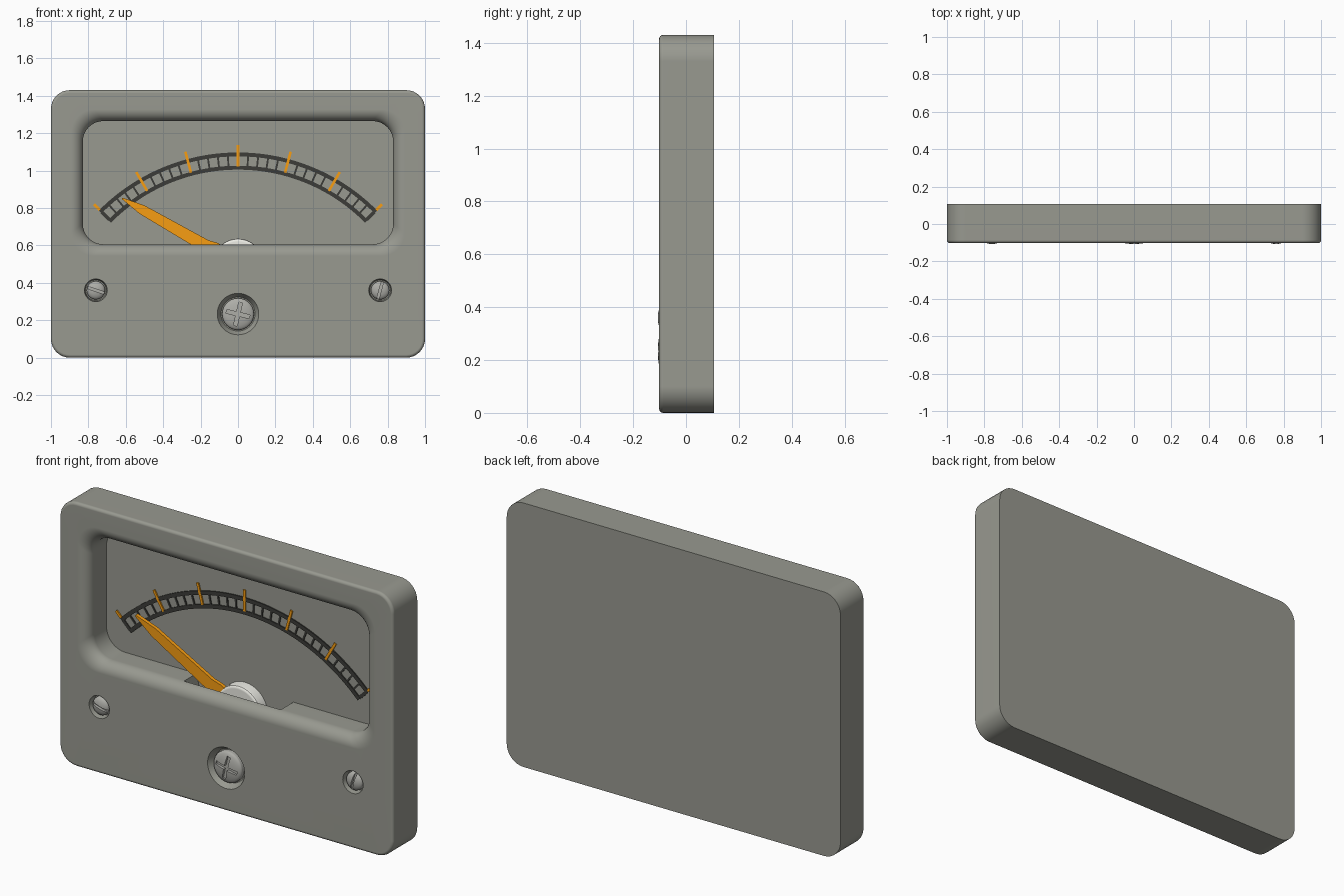
import bpy, bmesh, math
from math import sin, cos, pi, radians

if "Cube" in bpy.data.objects:
    bpy.data.objects.remove(bpy.data.objects["Cube"])

FRONT, BACK, DIAL = -0.102, 0.106, 0.06
ARC_Z = 0.05           # centre height of the scale arc


def material(name, rgb):
    m = bpy.data.materials.new(name)
    m.diffuse_color = (*rgb, 1)
    m.use_nodes = True
    m.node_tree.nodes["Principled BSDF"].inputs["Base Color"].default_value = m.diffuse_color
    return m


CASE = material("case_grey", (0.315, 0.32, 0.28))
STEEL = material("steel", (0.42, 0.42, 0.39))
ORANGE = material("orange", (0.93, 0.34, 0.006))
DARK = material("dark", (0.045, 0.045, 0.04))
PALE = material("pale", (0.85, 0.85, 0.79))


def finish(name, bm, mat=None):
    bmesh.ops.recalc_face_normals(bm, faces=bm.faces)
    me = bpy.data.meshes.new(name)
    bm.to_mesh(me)
    bm.free()
    ob = bpy.data.objects.new(name, me)
    bpy.context.collection.objects.link(ob)
    if mat:
        me.materials.append(mat)
    return ob


def activate(ob):
    bpy.ops.object.select_all(action='DESELECT')
    ob.select_set(True)
    bpy.context.view_layer.objects.active = ob


def loft(name, loops, mat=None):
    """Skin equal-length loops of points and cap both ends."""
    bm = bmesh.new()
    rings = [[bm.verts.new(p) for p in loop] for loop in loops]
    n = len(rings[0])
    for a, b in zip(rings, rings[1:]):
        for i in range(n):
            j = (i + 1) % n
            bm.faces.new((a[i], a[j], b[j], b[i]))
    bm.faces.new(rings[0])
    bm.faces.new(rings[-1])
    return finish(name, bm, mat)


def prism(name, pts, y0, y1, mat=None):
    return loft(name, [[(x, y, z) for x, z in pts] for y in (y0, y1)], mat)


def lathe(name, profile, x, z, mat=None, n=40):
    """Revolve (radius, y) points about the y direction."""
    return loft(name, [[(x + r * cos(2 * pi * i / n), y, z + r * sin(2 * pi * i / n))
                        for i in range(n)] for r, y in profile], mat)


def rounded_rect(hx, z0, z1, r, y, n=8):
    pts = []
    for k, (cx, cz) in enumerate([(hx - r, z1 - r), (r - hx, z1 - r),
                                  (r - hx, z0 + r), (hx - r, z0 + r)]):
        for i in range(n + 1):
            a = pi / 2 * (k + i / n)
            pts.append((cx + r * cos(a), y, cz + r * sin(a)))
    return pts


def cut(ob, cutter):
    cutter.hide_render = True
    cutter.data.materials.append(ob.data.materials[0])
    activate(ob)
    m = ob.modifiers.new("cut", 'BOOLEAN')
    m.operation, m.solver, m.object = 'DIFFERENCE', 'EXACT', cutter
    bpy.ops.object.modifier_apply(modifier=m.name)
    bpy.data.objects.remove(cutter)


def smooth(ob):
    activate(ob)
    bpy.ops.object.shade_smooth_by_angle(angle=radians(35))
    ob.modifiers.new("normals", 'WEIGHTED_NORMAL').keep_sharp = True


def bar(cx, cz, length, width, angle):
    ux, uz = cos(angle), sin(angle)
    return [(cx + s * length / 2 * ux - t * width / 2 * uz,
             cz + s * length / 2 * uz + t * width / 2 * ux)
            for s, t in ((-1, -1), (1, -1), (1, 1), (-1, 1))]


# case: outer shell, front fillet, rounded window funnel, dial at the bottom
loops = [rounded_rect(1, 0, 1.43, 0.10, BACK)]
for i in range(5):
    t = pi / 2 * i / 4
    d = 0.016 * (1 - cos(t))
    loops.append(rounded_rect(1 - d, d, 1.43 - d, 0.10 - d, FRONT + 0.016 * (1 - sin(t))))
for i in range(9):
    t = pi / 2 * i / 8
    d = 0.062 * (1 - sin(t))
    loops.append(rounded_rect(0.83 + d, 0.606 - d, 1.265 + d, 0.11 + 0.2 * d,
                              FRONT + 0.06 * (1 - cos(t))))
loops.append(rounded_rect(0.83, 0.606, 1.265, 0.11, DIAL))
case = loft("case", loops, CASE)

# pocket behind the lower lip for the needle hub
cut(case, prism("pocket_cutter", [(-0.23, 0.34), (0.23, 0.34), (0.29, 0.606), (0.29, 0.65),
                                  (-0.29, 0.65), (-0.29, 0.606)], FRONT + 0.055, DIAL))

# screws in recesses: x, z, head radius, recess radius, slot angles
SCREWS = [("left_screw", -0.76, 0.36, 0.049, 0.061, (-18,)),
          ("right_screw", 0.76, 0.36, 0.049, 0.061, (75,)),
          ("centre_screw", 0, 0.233, 0.085, 0.111, (-13, 77))]
for name, x, z, r, hole, angles in SCREWS:
    cut(case, lathe("recess_cutter", [(hole + 0.003, FRONT - 0.02), (hole, FRONT),
                                      (r + 0.006, FRONT + 0.035)], x, z))
    dome = [(r, FRONT + 0.045), (r, FRONT + 0.018)]
    for i in range(1, 7):
        t = pi / 2 * i / 6
        dome.append((max(r * cos(t), 0.004), FRONT + 0.018 - 0.023 * sin(t)))
    screw = lathe(name, dome, x, z, STEEL)
    for a in angles:
        length = 2.4 * r if len(angles) == 1 else 1.5 * r
        cut(screw, prism("slot_cutter", bar(x, z, length, 0.2 * r + 0.003, radians(a)),
                         FRONT - 0.02, FRONT + 0.012))
    smooth(screw)
smooth(case)


# scale: two curved rails, minor ticks and coloured major ticks
def polar(r, deg):
    return (r * sin(radians(deg)), ARC_Z + r * cos(radians(deg)))


def rail(name, r0, r1):
    degs = [-45.3 + 90.6 * i / 60 for i in range(61)]
    loops = [[(*polar(r, d), y) for r, y in ((r0, DIAL + 0.002), (r1, DIAL + 0.002),
                                             (r1, DIAL - 0.006), (r0, DIAL - 0.006))]
             for d in degs]
    return loft(name, [[(x, y, z) for x, z, y in lp] for lp in loops], DARK)


smooth(rail("outer_scale_rail", 1.026, 1.047))
smooth(rail("inner_scale_rail", 0.955, 0.976))
for i in range(31):
    deg = -45 + 3 * i
    a = radians(90 - deg)
    end = i in (0, 30)
    if i % 5 or end:
        prism("minor_tick", bar(*polar(1.001, deg), 0.06, 0.018 if end else 0.010, a),
              DIAL - 0.005, DIAL + 0.002, DARK)
    if i % 5 == 0:
        r0 = 1.045 if end else 0.972
        prism("major_tick", bar(*polar((r0 + 1.088) / 2, deg), 1.088 - r0, 0.014, a),
              DIAL - 0.007, DIAL + 0.002, ORANGE)

# needle, pointing from the hub to the low end of the scale
HUB_Z = 0.50
ang = math.atan2(0.352, -0.62)
outline = [(0, -0.045), (0.15, -0.045), (0.20, -0.033), (0.59, -0.026), (0.713, -0.004),
           (0.713, 0.004), (0.59, 0.026), (0.20, 0.035), (0.15, 0.045), (0, 0.045)]
prism("needle", [(u * cos(ang) - v * sin(ang), HUB_Z + u * sin(ang) + v * cos(ang))
                 for u, v in outline], 0.006, 0.026, ORANGE)

# hub with a softened rim
smooth(lathe("needle_hub", [(0.136, DIAL + 0.002), (0.136, 0.014), (0.134, 0.007),
                            (0.129, 0.003), (0.120, 0.000)], 0, HUB_Z, PALE, 64))
